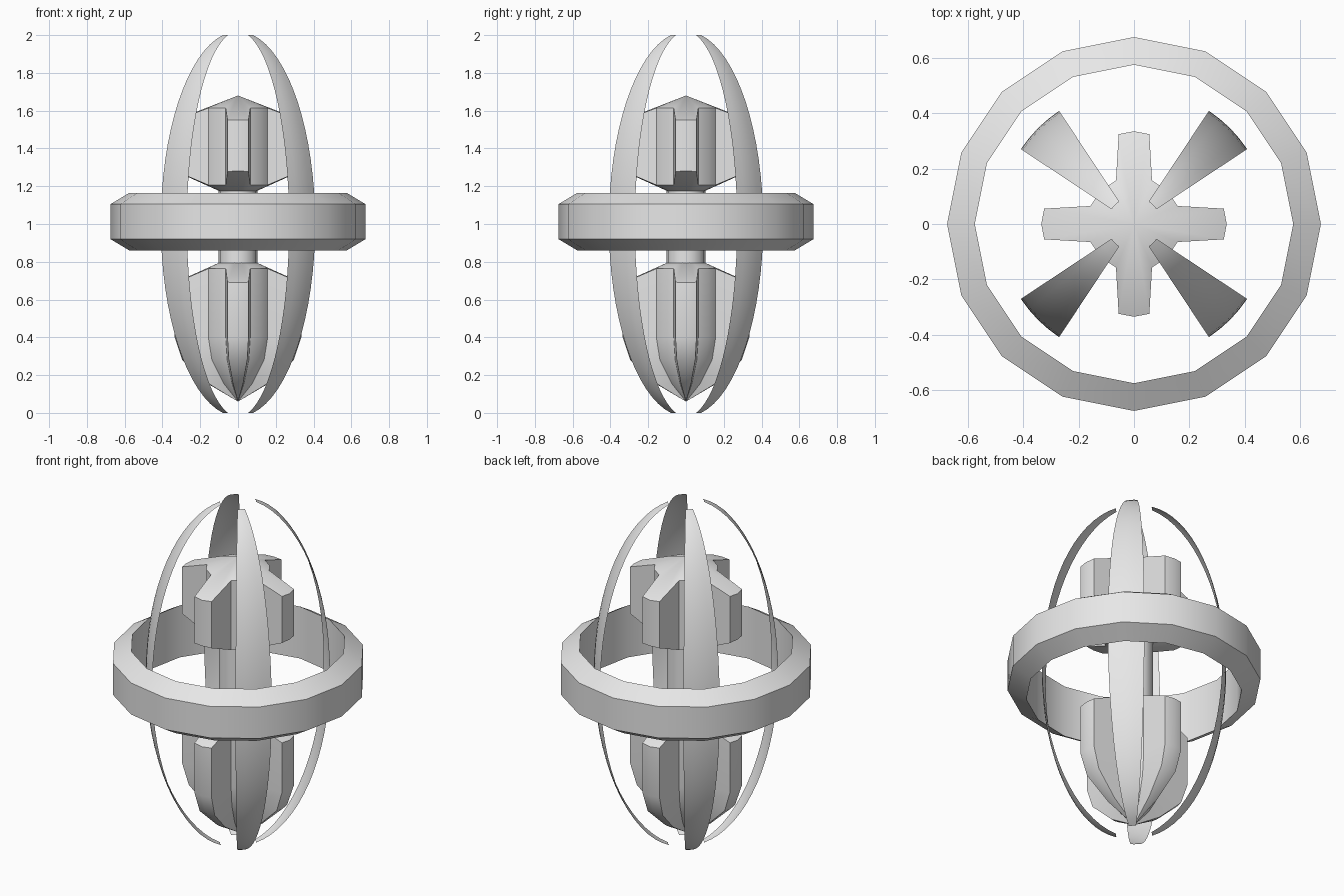
import bpy
import math

if "Cube" in bpy.data.objects:
    bpy.data.objects.remove(bpy.data.objects["Cube"])

grey = bpy.data.materials.new("light_grey")
grey.diffuse_color = (0.8, 0.8, 0.8, 1)
grey.use_nodes = True
grey.node_tree.nodes["Principled BSDF"].inputs["Base Color"].default_value = grey.diffuse_color


def polar(r, a, z):
    return (r * math.cos(a), r * math.sin(a), z)


def make(name, verts, faces):
    mesh = bpy.data.meshes.new(name)
    mesh.from_pydata(verts, [], faces)
    mesh.materials.append(grey)
    obj = bpy.data.objects.new(name, mesh)
    bpy.context.collection.objects.link(obj)
    bpy.ops.object.select_all(action='DESELECT')
    obj.select_set(True)
    bpy.context.view_layer.objects.active = obj
    bpy.ops.object.shade_smooth_by_angle(angle=math.radians(30))
    return obj


def bands(count, rows, closed=False):
    """Quads joining successive loops of `count` points, going up."""
    faces = []
    for j in range(rows if closed else rows - 1):
        k = (j + 1) % rows
        for i in range(count):
            n = (i + 1) % count
            faces.append((j * count + i, j * count + n, k * count + n, k * count + i))
    return faces


def cross_section():
    """(radius, angle) of a 16-sided hub with four tapered arms."""
    quarter = [(0.17, -22.5), (0.329, -9.7), (0.335, 0),
               (0.329, 9.7), (0.17, 22.5), (0.17, 45)]
    return [(r, math.radians(a + 90 * q)) for q in range(4) for r, a in quarter]


def finned_body(name, bottom, levels, top):
    """Loft the cross-section through (scale, height, slope) levels to two points."""
    star = cross_section()
    n = len(star)
    verts = [polar(r * s, a, z + slope * r) for s, z, slope in levels for r, a in star]
    faces = bands(n, len(levels))
    low, high = len(verts), len(verts) + 1
    verts += [(0, 0, bottom), (0, 0, top)]
    last = (len(levels) - 1) * n
    for i in range(n):
        k = (i + 1) % n
        faces.append((low, k, i))
        faces.append((high, last + i, last + k))
    return make(name, verts, faces)


# Upper head with conical top and underside
finned_body("upper_finned_head", 1.13, [(1, 1.13, 0.45), (1, 1.68, -0.39)], 1.68)

# Lower head tapering down to a point
finned_body("lower_finned_head", 0.06,
            [(0.48, 0.155, 0), (0.88, 0.28, 0), (1, 0.40, 0), (1, 0.84, -0.45)], 0.84)

# Central stem
stem = [polar(0.102, math.tau * i / 16, z) for z in (0.77, 1.20) for i in range(16)]
make("central_stem", stem, bands(16, 2) + [tuple(range(15, -1, -1)), tuple(range(16, 32))])

# Chamfered 16-sided outer ring
profile = [(0.575, 0.86), (0.675, 0.92), (0.675, 1.105), (0.575, 1.165)]
ring = [polar(r, math.tau * i / 16, z) for r, z in profile for i in range(16)]
make("outer_ring", ring, bands(16, 4, closed=True))

# Four thin curved blades, each a strip of an ellipsoid
ROWS, COLS = 32, 4
for b in range(4):
    middle = math.radians(45 + 90 * b)
    verts, faces = [], []
    limit = math.asin(1 / 1.02)
    for j in range(ROWS + 1):
        t = limit * (2 * j / ROWS - 1)
        for i in range(COLS + 1):
            a = middle + math.radians(11.5) * (2 * i / COLS - 1)
            verts.append(polar(0.49 * math.cos(t), a, 1 + 1.02 * math.sin(t)))
    w = COLS + 1
    for j in range(ROWS):
        for i in range(COLS):
            faces.append((j * w + i, j * w + i + 1, (j + 1) * w + i + 1, (j + 1) * w + i))
    make(f"curved_blade_{b + 1}", verts, faces)
